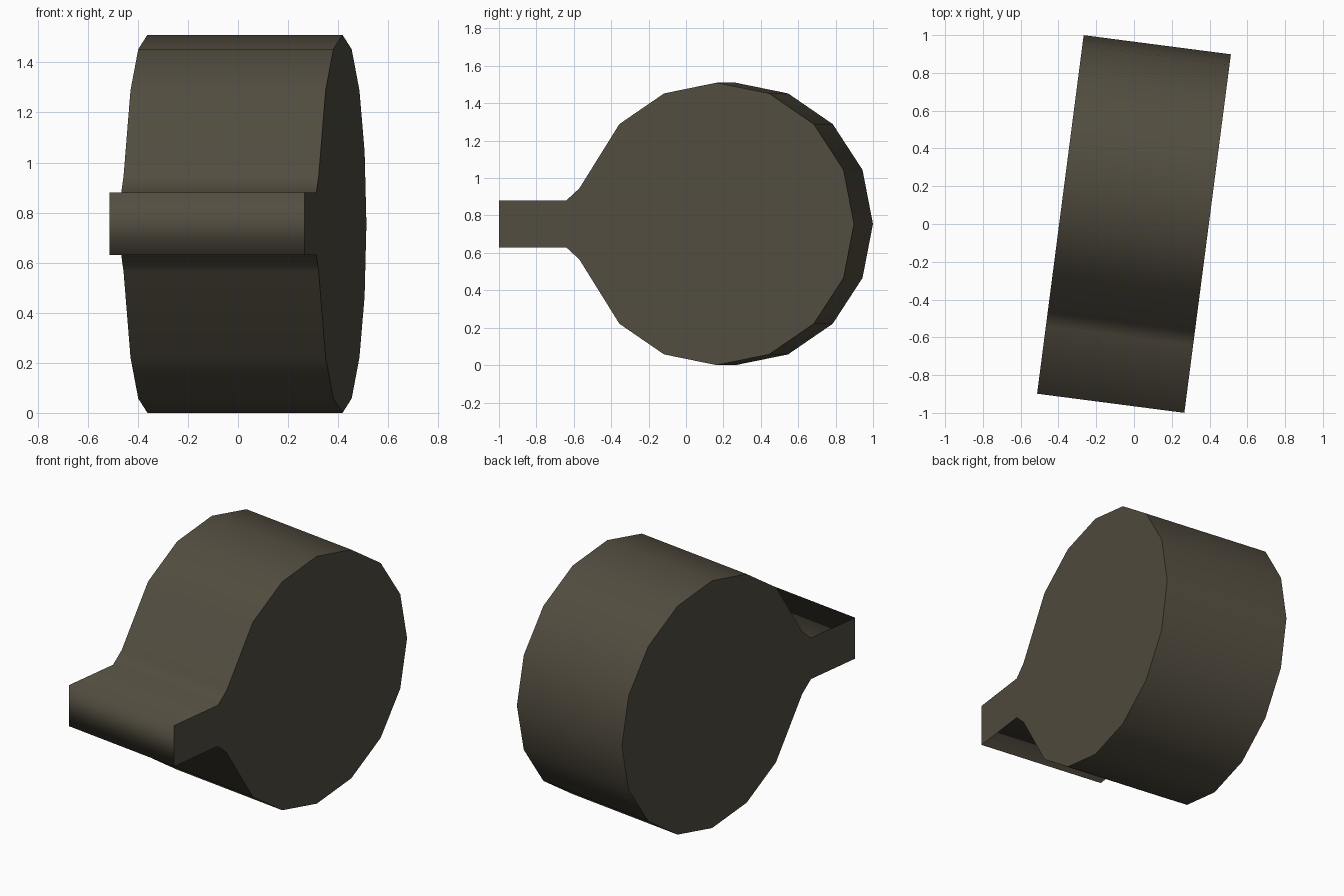
import bpy, bmesh, math
from mathutils import Matrix

if "Cube" in bpy.data.objects:
    bpy.data.objects.remove(bpy.data.objects["Cube"])

HALF_THICK = 0.393        # half the thickness of the disc
TILT = math.radians(-7.4) # turn about the vertical axis
MID_Z = 0.755
CENTRE_Y, RAD_Y, RAD_Z = 0.216, 0.741, 0.755

mat = bpy.data.materials.new("dark olive brown")
mat.diffuse_color = (0.086, 0.074, 0.051, 1)
mat.use_nodes = True
mat.node_tree.nodes["Principled BSDF"].inputs["Base Color"].default_value = mat.diffuse_color

# Upper half of the side profile: tab, shoulder, then 16-sided round body
upper = [(-0.957, 0.125), (-0.595, 0.125), (-0.524, 0.19)]
for i in range(6, 0, -1):
    a = i * math.pi / 8
    upper.append((CENTRE_Y + RAD_Y * math.cos(a), RAD_Z * math.sin(a)))
tip = [(CENTRE_Y + RAD_Y, 0.0)]
profile = upper + tip + [(y, -z) for y, z in reversed(upper)]

# Extrude the profile across its thickness
bm = bmesh.new()
left = [bm.verts.new((-HALF_THICK, y, MID_Z + z)) for y, z in profile]
right = [bm.verts.new((HALF_THICK, y, MID_Z + z)) for y, z in profile]
caps = [bm.faces.new(left), bm.faces.new(right)]
n = len(profile)
for i in range(n):
    j = (i + 1) % n
    bm.faces.new((left[i], left[j], right[j], right[i])).smooth = True

# Smooth rim all round, crisp edges against the flat sides
for cap in caps:
    for e in cap.edges:
        e.smooth = False
bmesh.ops.recalc_face_normals(bm, faces=bm.faces)
bmesh.ops.transform(bm, matrix=Matrix.Rotation(TILT, 4, 'Z'), verts=bm.verts)

mesh = bpy.data.meshes.new("round_body_with_tab")
bm.to_mesh(mesh)
bm.free()
mesh.materials.append(mat)
obj = bpy.data.objects.new("round_body_with_tab", mesh)
bpy.context.collection.objects.link(obj)
